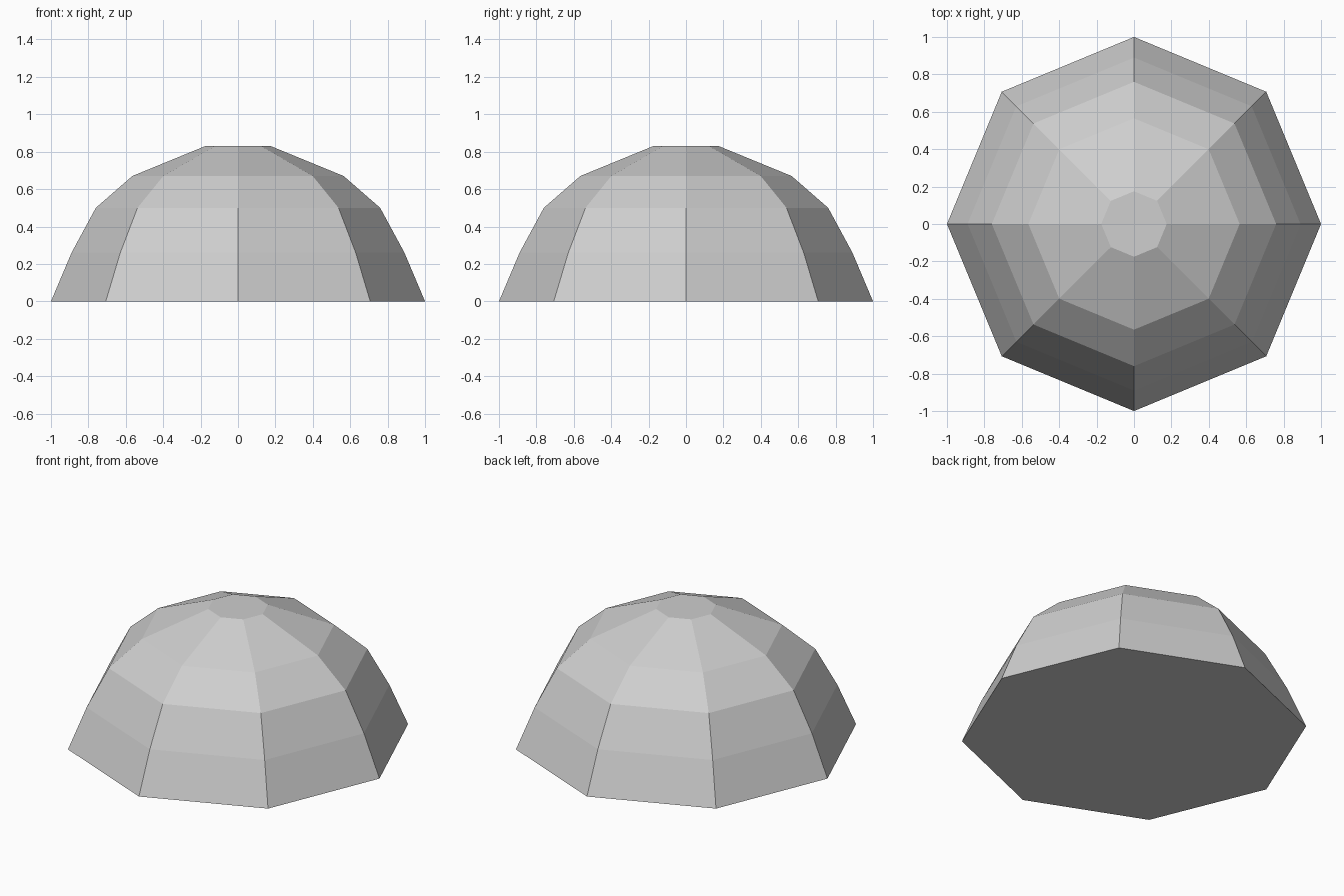
import bpy
import bmesh
import math

cube = bpy.data.objects.get("Cube")
if cube:
    bpy.data.objects.remove(cube, do_unlink=True)

SIDES = 8
# Dome profile from rim to crown: (radius, height)
PROFILE = [(1.0, 0.0), (0.89, 0.26), (0.76, 0.50), (0.565, 0.67), (0.175, 0.83)]

# Plain grey material
grey = bpy.data.materials.new("light_grey")
grey.use_nodes = True
colour = (0.62, 0.62, 0.62, 1.0)
grey.diffuse_color = colour
grey.node_tree.nodes["Principled BSDF"].inputs["Base Color"].default_value = colour

# Octagonal rings, one per profile point
bm = bmesh.new()
rings = []
for radius, height in PROFILE:
    ring = []
    for i in range(SIDES):
        a = math.tau * i / SIDES
        ring.append(bm.verts.new((radius * math.cos(a), radius * math.sin(a), height)))
    rings.append(ring)

# Side panels between neighbouring rings
for low, high in zip(rings, rings[1:]):
    for i in range(SIDES):
        j = (i + 1) % SIDES
        bm.faces.new((low[i], low[j], high[j], high[i]))

# Flat underside and crown
bm.faces.new(rings[0][::-1])
bm.faces.new(rings[-1])
bmesh.ops.recalc_face_normals(bm, faces=bm.faces)

mesh = bpy.data.meshes.new("dome")
bm.to_mesh(mesh)
bm.free()
mesh.materials.append(grey)
dome = bpy.data.objects.new("dome", mesh)
bpy.context.collection.objects.link(dome)
